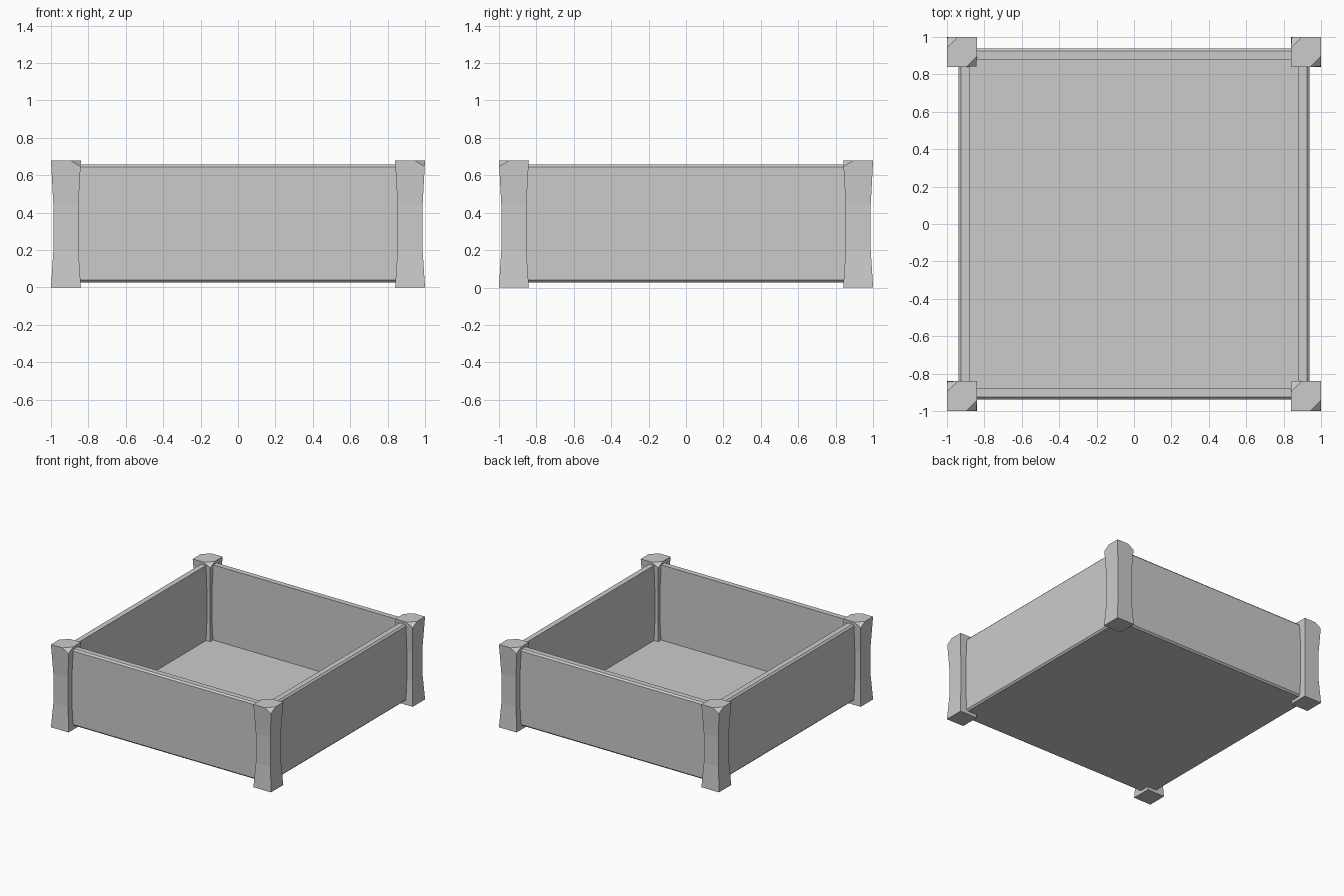
import bpy
import bmesh
from mathutils import Vector

cube = bpy.data.objects.get("Cube")
if cube:
    bpy.data.objects.remove(cube, do_unlink=True)

# Single flat grey
grey = bpy.data.materials.new("plain grey")
grey.use_nodes = True
colour = (0.6, 0.6, 0.6, 1.0)
grey.diffuse_color = colour
grey.node_tree.nodes["Principled BSDF"].inputs["Base Color"].default_value = colour


def square_loft(profile):
    """Stack square rings given as (half width, height) and cap both ends."""
    bm = bmesh.new()
    rings = []
    for half, z in profile:
        corners = ((-half, -half), (half, -half), (half, half), (-half, half))
        rings.append([bm.verts.new((x, y, z)) for x, y in corners])
    for low, high in zip(rings, rings[1:]):
        for i in range(4):
            j = (i + 1) % 4
            bm.faces.new((low[i], low[j], high[j], high[i]))
    bm.faces.new(rings[0][::-1])
    bm.faces.new(rings[-1])
    return bm


def finish(bm, name, location=(0, 0, 0)):
    bmesh.ops.recalc_face_normals(bm, faces=bm.faces[:])
    mesh = bpy.data.meshes.new(name)
    bm.to_mesh(mesh)
    bm.free()
    mesh.materials.append(grey)
    obj = bpy.data.objects.new(name, mesh)
    obj.location = location
    bpy.context.scene.collection.objects.link(obj)


# Open tray: bevelled outer edges, flat rim, straight inner walls and floor
outer, inner, bevel = 0.937, 0.88, 0.013
base, rim = 0.028, 0.658
tray = square_loft([
    (outer - bevel, base), (outer, base + bevel),
    (outer, rim - bevel), (outer - bevel, rim),
    (inner, rim), (inner, base + bevel),
])
finish(tray, "tray")

# Waisted corner posts, each with two opposite top corners cut off
half, waist, top = 0.08, 0.067, 0.68
cut, drop = 0.057, 0.035
for side_y, depth in ((-1, "front"), (1, "back")):
    for side_x, side in ((-1, "right"), (1, "left")):
        post = square_loft([(half, 0), (waist, 0.2), (waist, 0.44), (half, top)])
        for s in (-1, 1):
            result = bmesh.ops.bisect_plane(
                post, geom=post.verts[:] + post.edges[:] + post.faces[:],
                plane_co=Vector((s * half, -s * half, top - drop)),
                plane_no=Vector((s, -s, cut / drop)).normalized(),
                clear_outer=True)
            rim_edges = [e for e in result["geom_cut"]
                         if isinstance(e, bmesh.types.BMEdge)]
            bmesh.ops.contextual_create(post, geom=rim_edges)
        place = 1 - half
        finish(post, f"{depth}_{side}_post", (side_x * place, side_y * place, 0))
